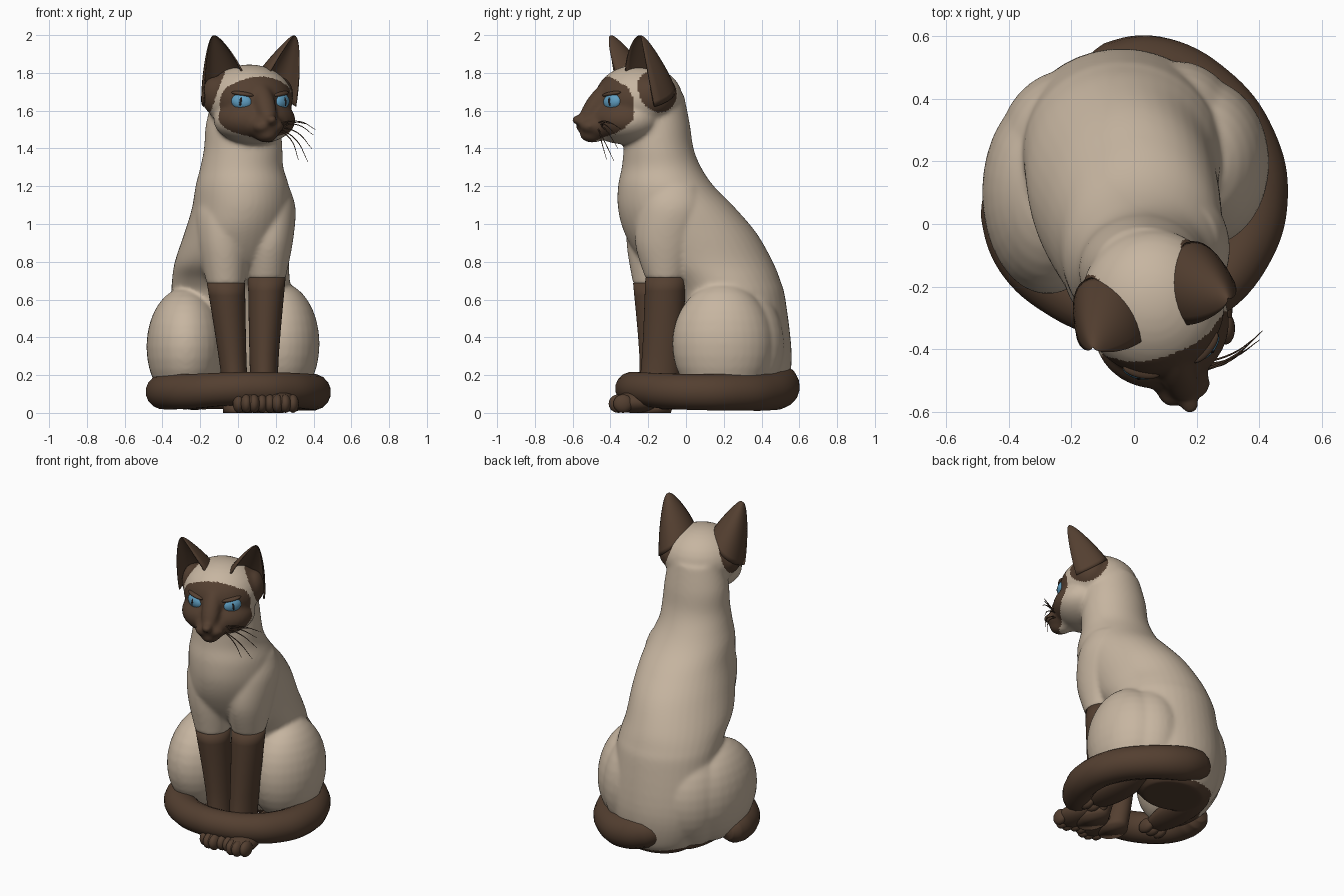
import bpy, bmesh, math
from mathutils import Matrix, Vector

if "Cube" in bpy.data.objects:
    bpy.data.objects.remove(bpy.data.objects["Cube"])

def material(name, rgb):
    m = bpy.data.materials.new(name)
    m.diffuse_color = (*rgb, 1)
    m.use_nodes = True
    m.node_tree.nodes["Principled BSDF"].inputs["Base Color"].default_value = m.diffuse_color
    return m

CREAM = material("cream_fur", (0.57, 0.465, 0.355))
BROWN = material("dark_brown_fur", (0.088, 0.050, 0.030))
BLUE = material("blue_eye", (0.115, 0.34, 0.53))
BLACK = material("black_pupil", (0.012, 0.010, 0.010))

# The head is turned towards +x; its parts use a local frame
HEAD = Matrix.Translation((0.06, -0.25, 0)) @ Matrix.Rotation(math.radians(20), 4, 'Z')

def ball(bm, c, r, frame=Matrix.Identity(4), seg=32, tilt=0):
    m = (frame @ Matrix.Translation(c) @ Matrix.Rotation(math.radians(tilt), 4, 'X')
         @ Matrix.Diagonal((*r, 1)))
    bmesh.ops.create_uvsphere(bm, u_segments=seg, v_segments=seg // 2, radius=1, matrix=m)

def skin(bm, rings):
    """Closed surface through equal-length rings of points."""
    vs = [[bm.verts.new(p) for p in ring] for ring in rings]
    n = len(vs[0])
    faces = [bm.faces.new((a[i], a[(i + 1) % n], b[(i + 1) % n], b[i]))
             for a, b in zip(vs, vs[1:]) for i in range(n)]
    faces += [bm.faces.new(vs[0][::-1]), bm.faces.new(vs[-1])]
    bmesh.ops.recalc_face_normals(bm, faces=faces)

def loft(bm, rows, steps=5, n=40):
    """Horizontal ellipses given as (z, x0, x1, y0, y1), smoothly interpolated."""
    rows = [Vector(r) for r in rows]
    fine = []
    for i in range(len(rows) - 1):
        p0, p1, p2 = rows[max(i - 1, 0)], rows[i], rows[i + 1]
        p3 = rows[min(i + 2, len(rows) - 1)]
        for k in range(steps):
            t = k / steps
            fine.append(0.5 * (2 * p1 + (p2 - p0) * t + (2 * p0 - 5 * p1 + 4 * p2 - p3) * t * t
                               + (3 * p1 - p0 - 3 * p2 + p3) * t ** 3))
    fine.append(rows[-1])
    rings = []
    for z, x0, x1, y0, y1 in fine:
        rings.append([((x0 + x1) / 2 + (x1 - x0) / 2 * math.cos(a),
                       (y0 + y1) / 2 + (y1 - y0) / 2 * math.sin(a), z)
                      for a in (2 * math.pi * j / n for j in range(n))])
    skin(bm, rings)

def finish(bm, name, *mats):
    me = bpy.data.meshes.new(name)
    bm.to_mesh(me)
    bm.free()
    ob = bpy.data.objects.new(name, me)
    bpy.context.collection.objects.link(ob)
    for m in mats:
        me.materials.append(m)
    me.shade_smooth()
    return ob

def bake(ob):
    """Replace an object by the mesh its modifiers or curve settings make."""
    bpy.context.view_layer.update()
    ev = ob.evaluated_get(bpy.context.evaluated_depsgraph_get())
    me = bpy.data.meshes.new_from_object(ev)
    name = ob.name
    bpy.data.objects.remove(ob)
    new = bpy.data.objects.new(name, me)
    bpy.context.collection.objects.link(new)
    me.shade_smooth()
    return new

def tube(name, pts, depth, mat, res=8, bevel=6):
    """Round tube along points (x, y, z, radius factor)."""
    cu = bpy.data.curves.new(name, 'CURVE')
    cu.dimensions = '3D'
    cu.bevel_depth, cu.bevel_resolution, cu.resolution_u = depth, bevel, res
    cu.use_fill_caps = True
    sp = cu.splines.new('BEZIER')
    sp.bezier_points.add(len(pts) - 1)
    for bp, p in zip(sp.bezier_points, pts):
        bp.co, bp.radius = p[:3], p[3]
        bp.handle_left_type = bp.handle_right_type = 'AUTO'
    cu.materials.append(mat)
    ob = bpy.data.objects.new(name, cu)
    bpy.context.collection.objects.link(ob)
    return bake(ob)

# Body: torso, neck, shoulders, haunches and head fused into one skin
bm = bmesh.new()
loft(bm, [(0.02, -0.22, 0.16, 0.16, 0.48), (0.1, -0.3, 0.23, 0.1, 0.53), (0.3, -0.36, 0.28, 0.02, 0.56),
          (0.6, -0.355, 0.28, -0.06, 0.527), (0.7, -0.35, 0.275, -0.12, 0.5), (0.8, -0.335, 0.27, -0.24, 0.46),
          (0.95, -0.285, 0.28, -0.325, 0.375), (1.08, -0.245, 0.285, -0.36, 0.265),
          (1.2, -0.225, 0.27, -0.36, 0.148), (1.3, -0.2, 0.24, -0.34, 0.08),
          (1.4, -0.18, 0.235, -0.33, 0.04), (1.53, -0.17, 0.225, -0.32, 0.02), (1.68, -0.13, 0.2, -0.3, -0.01)])
LEGS = {"left": [(0.0, -0.08, 0.07, -0.3, -0.1), (0.22, -0.092, 0.047, -0.245, -0.07),
                 (0.68, -0.165, 0.037, -0.28, -0.06), (0.9, -0.215, 0.06, -0.315, 0.0),
                 (1.08, -0.225, 0.04, -0.3, 0.04), (1.2, -0.17, 0.0, -0.22, 0.0)],
        "right": [(0.0, 0.08, 0.24, -0.3, -0.08), (0.22, 0.063, 0.212, -0.24, -0.03),
                  (0.71, 0.053, 0.252, -0.215, 0.0), (0.9, 0.04, 0.29, -0.27, 0.06),
                  (1.08, 0.05, 0.305, -0.25, 0.1), (1.2, 0.1, 0.27, -0.2, 0.06)]}
for rows in LEGS.values():
    loft(bm, rows[2:])
for c, r in [((0.222, 0.195, 0.365), (0.21, 0.268, 0.325)), ((-0.275, 0.1, 0.35), (0.21, 0.325, 0.315)),
             ((0.14, 0.27, 0.36), (0.21, 0.25, 0.33)), ((-0.2, 0.235, 0.35), (0.235, 0.26, 0.33))]:
    ball(bm, c, r)
for c, r, tilt in [((0, 0, 1.66), (0.23, 0.235, 0.185), 0), ((0, -0.08, 1.55), (0.22, 0.2, 0.128), 0),
                   ((0, -0.22, 1.52), (0.1, 0.115, 0.078), 0), ((0, -0.342, 1.551), (0.032, 0.036, 0.026), 0),
                   ((0, -0.26, 1.475), (0.06, 0.07, 0.045), 0), ((0, -0.24, 1.64), (0.056, 0.05, 0.15), -37),
                   ((0.036, -0.285, 1.517), (0.052, 0.055, 0.038), 0),
                   ((-0.036, -0.285, 1.517), (0.052, 0.055, 0.038), 0),
                   ((0.185, 0.03, 1.68), (0.065, 0.1, 0.1), 0), ((-0.185, 0.03, 1.68), (0.065, 0.1, 0.1), 0)]:
    ball(bm, c, r, HEAD, tilt=tilt)
body = finish(bm, "body", CREAM, BROWN)
mod = body.modifiers.new("fuse", 'REMESH')
mod.mode, mod.voxel_size = 'VOXEL', 0.0105
mod = body.modifiers.new("soften", 'SMOOTH')
mod.factor, mod.iterations = 0.5, 14
body = bake(body)
me = body.data
me.materials.clear()
me.materials.append(CREAM)
me.materials.append(BROWN)

# Dark face mask, ear patches and seat underside on the fused skin
inv = HEAD.inverted()
for p in me.polygons:
    h = inv @ p.center
    dz = h.z - 1.6
    mask = (1.42 < h.z < 1.78 - 1.8 * h.x * h.x
            and h.y < -0.1 - (1.6 if dz > 0 else 6) * dz * dz)
    patch = (Vector((abs(h.x), h.y, h.z)) - Vector((0.2, 0.04, 1.71))).length < 0.12
    under = h.z < 0.07 and p.normal.z < -0.6
    p.material_index = int(mask or under or (patch and h.z > 1.58))

# Ears: cupped shells narrowing to a rounded tip
for side, s in (("left", -1), ("right", 1)):
    A, B = Vector((0.065, -0.1, 1.79)), Vector((0.262, -0.005, 1.62))
    K1, K2 = Vector((0.0, 0.1, 1.85)), Vector((0.23, 0.28, 1.70))
    M, T = Vector((0.155, 0.03, 1.73)), Vector((0.23, -0.072, 1.998))
    mid = (A + B) / 2
    def arc(u, depth, shrink):
        v = 1 - u
        p = v ** 3 * A + 3 * v * v * u * (A + (K1 - A) * depth) \
            + 3 * v * u * u * (B + (K2 - B) * depth) + u ** 3 * B
        return mid + (p - mid) * shrink
    base = [arc(i / 18, 1, 1) for i in range(19)] + [arc(1 - i / 18, 0.75, 0.92) for i in range(19)]
    rings = []
    for t in [1 - (1 - i / 24) ** 2 for i in range(24)]:
        f = (1 - t) ** 0.52 * (1 + 0.3 * t * (1 - t)) * (1 - 0.15 * t)
        rings.append([HEAD @ Vector((s * q.x, q.y, q.z))
                      for q in (M + (T - M) * t + Vector(((b - M).x, (b - M).y, (b - M).z * (1 - 0.5 * t))) * f
                                for b in base)])
    bm = bmesh.new()
    skin(bm, rings)
    finish(bm, side + "_ear", BROWN)

    # Eye with slit pupil and a thin upper lid
    E = (HEAD @ Matrix.Translation((s * 0.113, -0.19, 1.648))
         @ Matrix.Rotation(math.radians(s * 31), 4, 'Z') @ Matrix.Rotation(math.radians(-s * 8), 4, 'Y'))
    for part, c, r, mat in (("eye", (0, 0, 0), (0.056, 0.028, 0.042), BLUE),
                            ("pupil", (0, -0.012, 0), (0.012, 0.0185, 0.03), BLACK),
                            ("eyelid", (0, 0.002, 0.041), (0.062, 0.026, 0.013), BROWN)):
        bm = bmesh.new()
        ball(bm, c, r, E, 24)
        finish(bm, side + "_" + part, mat)

# Dark front legs below the sleeve line, with toed paws
for side, px in (("left", 0.065), ("right", 0.23)):
    bm = bmesh.new()
    rows = LEGS[side]
    top = rows[2]
    loft(bm, rows[:2] + [(top[0] + 0.008,) + top[1:]])
    ball(bm, (px, -0.275, 0.055), (0.084, 0.125, 0.055))
    for i in range(4):
        o = (i - 1.5) * 0.041
        ball(bm, (px + o, -0.37 + abs(o) * 0.6, 0.049), (0.031, 0.052, 0.049), seg=20)
    finish(bm, side + "_front_leg", BROWN)

# Hind feet tucked beneath the haunches
for side, x, y in (("left", -0.23, 0.13), ("right", 0.22, 0.12)):
    bm = bmesh.new()
    ball(bm, (x, y, 0.075), (0.1, 0.27, 0.06))
    for i in range(3):
        ball(bm, (x + (i - 1) * 0.05, y - 0.23, 0.062), (0.032, 0.06, 0.045), seg=20)
    finish(bm, side + "_hind_foot", BROWN)

# Tail wrapped from the back round the right side and over the front paws
tube("tail", [(-0.15, 0.43, 0.18, 0.7), (-0.06, 0.48, 0.165, 1.08), (0.07, 0.495, 0.13, 1.1), (0.235, 0.415, 0.112, 1.06),
              (0.357, 0.26, 0.11, 1.04), (0.395, 0.08, 0.11, 1.02), (0.345, -0.09, 0.115, 1), (0.23, -0.22, 0.125, 0.95),
              (0.08, -0.28, 0.13, 0.92), (-0.08, -0.275, 0.125, 0.94), (-0.23, -0.21, 0.115, 0.98),
              (-0.35, -0.1, 0.112, 1), (-0.397, 0.03, 0.112, 0.98), (-0.398, 0.1, 0.112, 0.85),
              (-0.393, 0.14, 0.112, 0.55), (-0.39, 0.158, 0.112, 0.05)], 0.095, BROWN)

# Whiskers on the outward cheek
for i, end in enumerate([(0.41, -0.34, 1.50), (0.4, -0.37, 1.47), (0.39, -0.36, 1.40),
                         (0.37, -0.38, 1.33), (0.32, -0.42, 1.34), (0.36, -0.4, 1.53)]):
    a = HEAD @ Vector((0.07, -0.26 + 0.012 * (i % 3), 1.535 - 0.008 * i))
    b = Vector(end)
    m = (a + b) / 2 + Vector((0.015, -0.01, 0.025))
    tube(f"whisker_{i + 1}", [(*a, 1), (*m, 0.8), (*b, 0.3)], 0.0035, BROWN, 5, 1)
